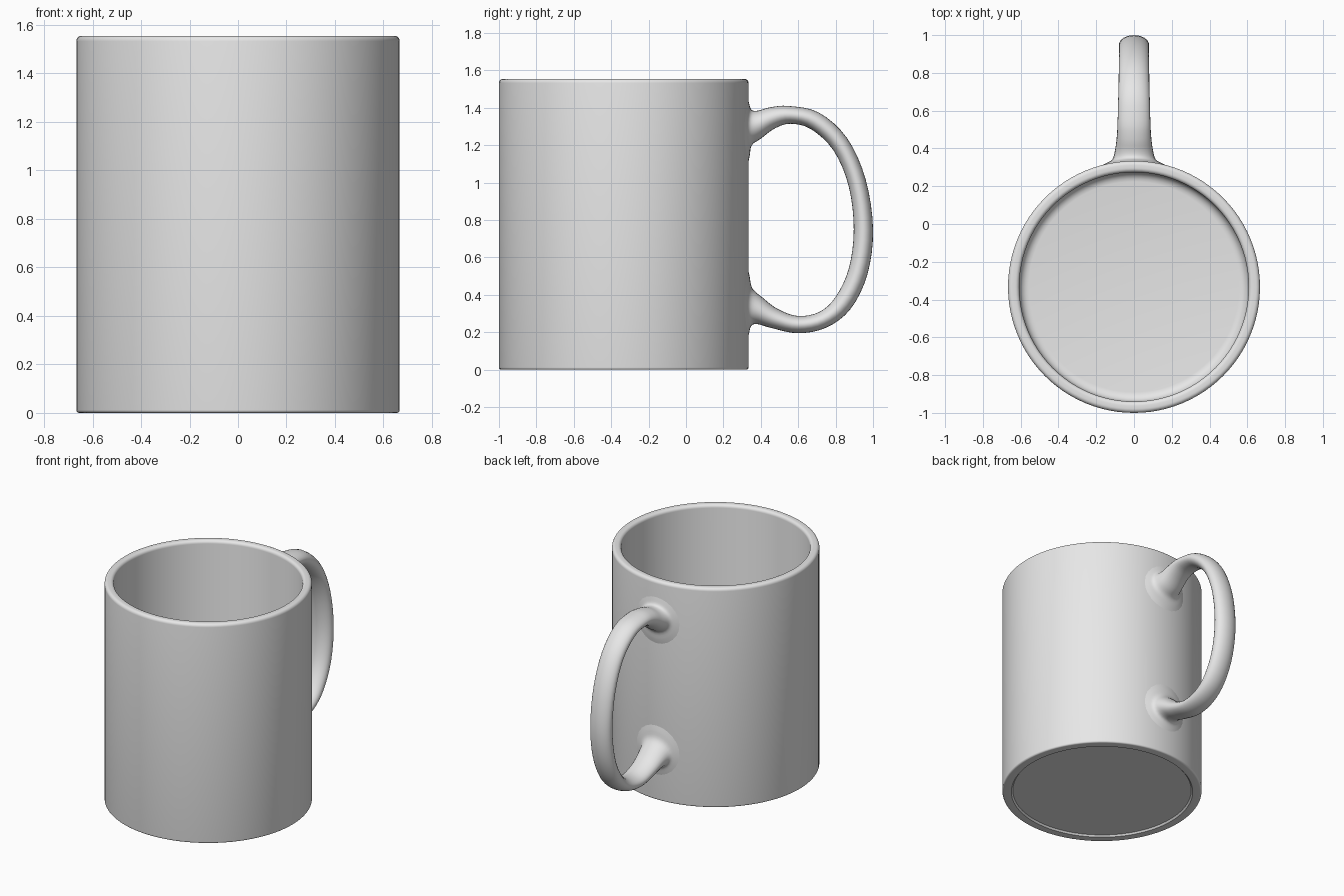
import bpy
import bmesh
import math
from mathutils import Vector

cube = bpy.data.objects.get("Cube")
if cube:
    bpy.data.objects.remove(cube, do_unlink=True)

CENTRE_Y = -0.333
RADIUS = 0.667
INNER = 0.607
HEIGHT = 1.555

glaze = bpy.data.materials.new("pale grey glaze")
glaze.use_nodes = True
colour = (0.8, 0.8, 0.8, 1)
glaze.diffuse_color = colour
glaze.node_tree.nodes["Principled BSDF"].inputs["Base Color"].default_value = colour


def finish(name, bm, angle):
    """Turn a bmesh into a smooth shaded object."""
    bmesh.ops.recalc_face_normals(bm, faces=bm.faces)
    mesh = bpy.data.meshes.new(name)
    bm.to_mesh(mesh)
    bm.free()
    mesh.materials.append(glaze)
    obj = bpy.data.objects.new(name, mesh)
    bpy.context.collection.objects.link(obj)
    bpy.ops.object.select_all(action="DESELECT")
    obj.select_set(True)
    bpy.context.view_layer.objects.active = obj
    bpy.ops.object.shade_smooth_by_angle(angle=math.radians(angle))
    return obj


def bridge(bm, first, second):
    """Join two closed rings of vertices with quads."""
    count = len(first)
    for i in range(count):
        j = (i + 1) % count
        bm.faces.new((first[i], first[j], second[j], second[i]))


def arc(r, z, size, start, end, steps=5):
    """Rounded corner of a profile, angles in degrees."""
    points = []
    for i in range(steps + 1):
        a = math.radians(start + (end - start) * i / steps)
        points.append((r + size * math.cos(a), z + size * math.sin(a)))
    return points


# Cup: one lathed profile from the underside, over the rim, to the inner floor
foot, lip, cove, floor = 0.012, 0.022, 0.05, 0.06
profile = [(INNER - 0.01, 0.012), (INNER, 0)]
profile += arc(RADIUS - foot, foot, foot, -90, 0)
profile += arc(RADIUS - lip, HEIGHT - lip, lip, 0, 90)
profile += arc(INNER + lip, HEIGHT - lip, lip, 90, 180)
profile += arc(INNER - cove, floor + cove, cove, 0, -90)

SIDES = 96
bm = bmesh.new()
rings = []
for r, z in profile:
    ring = []
    for i in range(SIDES):
        a = math.tau * i / SIDES
        ring.append(bm.verts.new((r * math.cos(a), CENTRE_Y + r * math.sin(a), z)))
    rings.append(ring)
for first, second in zip(rings, rings[1:]):
    bridge(bm, first, second)
bm.faces.new(rings[0])
bm.faces.new(rings[-1])
finish("cup", bm, 40)

# Handle stations: outer edge (y, z), inner edge (y, z), half width in x
stations = [
    (0.325, 1.48, 0.325, 1.07, 0.21),
    (0.336, 1.43, 0.340, 1.14, 0.15),
    (0.350, 1.39, 0.352, 1.20, 0.115),
    (0.385, 1.385, 0.40, 1.235, 0.10),
    (0.45, 1.403, 0.475, 1.29, 0.09),
    (0.55, 1.41, 0.56, 1.315, 0.086),
    (0.71, 1.375, 0.67, 1.285, 0.083),
    (0.86, 1.24, 0.79, 1.17, 0.08),
    (0.96, 1.02, 0.87, 0.98, 0.08),
    (1.0, 0.75, 0.897, 0.75, 0.08),
    (0.97, 0.51, 0.87, 0.54, 0.08),
    (0.88, 0.325, 0.80, 0.39, 0.08),
    (0.75, 0.225, 0.715, 0.31, 0.082),
    (0.60, 0.195, 0.60, 0.287, 0.085),
    (0.46, 0.222, 0.49, 0.325, 0.09),
    (0.385, 0.243, 0.41, 0.385, 0.10),
    (0.350, 0.235, 0.355, 0.435, 0.115),
    (0.336, 0.19, 0.340, 0.50, 0.15),
    (0.325, 0.14, 0.325, 0.57, 0.21),
]
stations = [Vector(s) for s in stations]


def smooth_path(points, steps=4):
    """Catmull-Rom interpolation through the stations."""
    path = []
    last = len(points) - 1
    for i in range(last):
        a, b = points[max(i - 1, 0)], points[i]
        c, d = points[i + 1], points[min(i + 2, last)]
        for k in range(steps):
            t = k / steps
            path.append(b + (c - a) * (t / 2)
                        + (a * 2 - b * 5 + c * 4 - d) * (t * t / 2)
                        + (b * 3 - a - c * 3 + d) * (t ** 3 / 2))
    path.append(points[last])
    return path


# Handle: oval sections, with flared ends that wrap onto the round wall
bm = bmesh.new()
rings = []
for oy, oz, iy, iz, width in smooth_path(stations):
    wrap = min(1, max(0, (0.45 - (oy + iy) / 2) / 0.1))
    ring = []
    for i in range(24):
        a = math.tau * i / 24
        x = width * math.cos(a)
        mix = (1 + math.sin(a)) / 2
        y = iy + (oy - iy) * mix
        y += wrap * (math.sqrt(RADIUS ** 2 - x * x) - RADIUS)
        ring.append(bm.verts.new((x, y, iz + (oz - iz) * mix)))
    rings.append(ring)
for first, second in zip(rings, rings[1:]):
    bridge(bm, first, second)
finish("handle", bm, 80)
